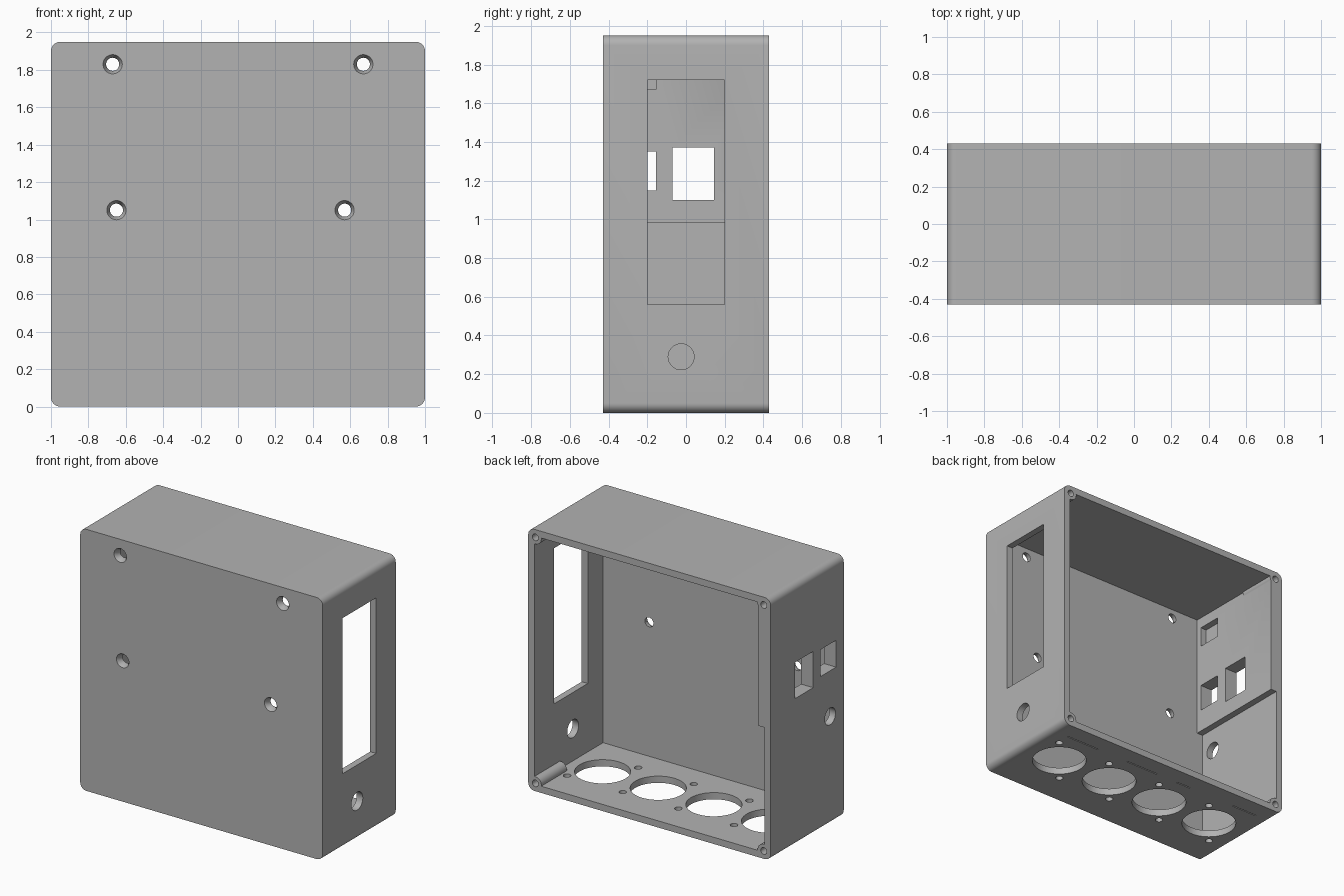
import bpy, bmesh, math
from mathutils import Matrix, Vector

default = bpy.data.objects.get("Cube")
if default:
    bpy.data.objects.remove(default, do_unlink=True)

W, H, D, T = 1.0, 1.95, 0.43, 0.05   # half width, height, half depth, wall

grey = bpy.data.materials.new("plain grey")
grey.use_nodes = True
grey.diffuse_color = (0.45, 0.45, 0.45, 1)
grey.node_tree.nodes["Principled BSDF"].inputs["Base Color"].default_value = grey.diffuse_color


def to_object(name, bm):
    bmesh.ops.recalc_face_normals(bm, faces=bm.faces[:])
    mesh = bpy.data.meshes.new(name)
    bm.to_mesh(mesh)
    bm.free()
    mesh.materials.append(grey)
    obj = bpy.data.objects.new(name, mesh)
    bpy.context.collection.objects.link(obj)
    return obj


def prism(name, outline, y0, y1):
    """Extrude an x-z outline along y."""
    bm = bmesh.new()
    face = bm.faces.new([bm.verts.new((x, y0, z)) for x, z in outline])
    new = bmesh.ops.extrude_face_region(bm, geom=[face])["geom"]
    verts = [v for v in new if isinstance(v, bmesh.types.BMVert)]
    bmesh.ops.translate(bm, vec=(0, y1 - y0, 0), verts=verts)
    return to_object(name, bm)


def block(name, x0, x1, y0, y1, z0, z1):
    return prism(name, [(x0, z0), (x1, z0), (x1, z1), (x0, z1)], y0, y1)


def rod(name, start, end, r1, r2=None, sides=32):
    """Cylinder or cone between two points."""
    a, b = Vector(start), Vector(end)
    turn = (b - a).to_track_quat("Z", "Y").to_matrix().to_4x4()
    bm = bmesh.new()
    bmesh.ops.create_cone(bm, cap_ends=True, segments=sides, radius1=r1,
                          radius2=r1 if r2 is None else r2, depth=(b - a).length,
                          matrix=Matrix.Translation((a + b) / 2) @ turn)
    return to_object(name, bm)


def combine(tool, operation="DIFFERENCE"):
    mod = case.modifiers.new("shape", "BOOLEAN")
    mod.operation, mod.solver, mod.object = operation, "EXACT", tool
    bpy.context.view_layer.objects.active = case
    bpy.ops.object.modifier_apply(modifier=mod.name)
    bpy.data.objects.remove(tool, do_unlink=True)


# Outer shell with rounded long edges
R = 0.05
outline = []
for i, (cx, cz) in enumerate([(W - R, H - R), (R - W, H - R), (R - W, R), (W - R, R)]):
    for k in range(9):
        a = math.pi / 2 * (i + k / 8)
        outline.append((cx + R * math.cos(a), cz + R * math.sin(a)))
case = prism("case", outline, -D, D)

# Cavity open at the back, with the thicker upper wall on one side
step = 0.98
combine(prism("cavity", [(T - W, T), (W - T, T), (W - T, H - T), (2 * T - W, H - T),
                         (2 * T - W, step), (T - W, step)], T - D, D + 0.1))

# Corner screw posts
corners = [(sx * (W - 0.058), z) for sx in (-1, 1) for z in (0.058, H - 0.058)]
for x, z in corners:
    combine(rod("post", (x, D - 0.3, z), (x, D, z), 0.05), "UNION")
for x, z in corners:
    combine(rod("post_hole", (x, D - 0.2, z), (x, D + 0.1, z), 0.025, sides=20))

# Countersunk mounting holes in the front
for x, z in [(-0.67, 1.83), (0.67, 1.83), (-0.65, 1.05), (0.57, 1.05)]:
    combine(rod("mount_hole", (x, -D - 0.1, z), (x, 0, z), 0.035))
    combine(rod("countersink", (x, -D - 0.01, z), (x, -D + 0.03, z), 0.057, 0.035))

# Tall slot and round hole in one side
combine(block("slot", 0.9, 1.1, -0.2, 0.2, 0.56, 1.72))
combine(rod("side_hole", (0.9, -0.025, 0.29), (1.1, -0.025, 0.29), 0.067))

# Ports, blind pocket and round hole in the other side
combine(block("small_port", -1.1, -0.8, -0.34, -0.155, 1.15, 1.35))
combine(block("large_port", -1.1, -0.8, -0.07, 0.145, 1.1, 1.37))
combine(block("pocket", -0.95, -0.8, -0.34, -0.155, 1.67, 1.82))
combine(rod("cable_hole", (-1.1, -0.27, 0.81), (-0.9, -0.27, 0.81), 0.063))

# Four round sockets in the floor, each with two screw holes
for i in range(4):
    x = 0.688 - 0.459 * i
    combine(rod("socket", (x, 0, -0.1), (x, 0, 0.2), 0.19, sides=64))
    for s in (-1, 1):
        px, py = x + s * 0.16, s * 0.19
        combine(rod("socket_screw", (px, py, -0.1), (px, py, 0.2), 0.026, sides=20))

# Fine grooves under the floor
for x0, x1 in [(0.58, 0.86), (0.04, 0.31), (-0.265, -0.145), (-0.87, -0.66)]:
    combine(block("groove", x0, x1, 0.292, 0.3, -0.05, 0.006))

bpy.ops.object.select_all(action="DESELECT")
case.select_set(True)
bpy.context.view_layer.objects.active = case
bpy.ops.object.shade_smooth_by_angle(angle=math.radians(30))
